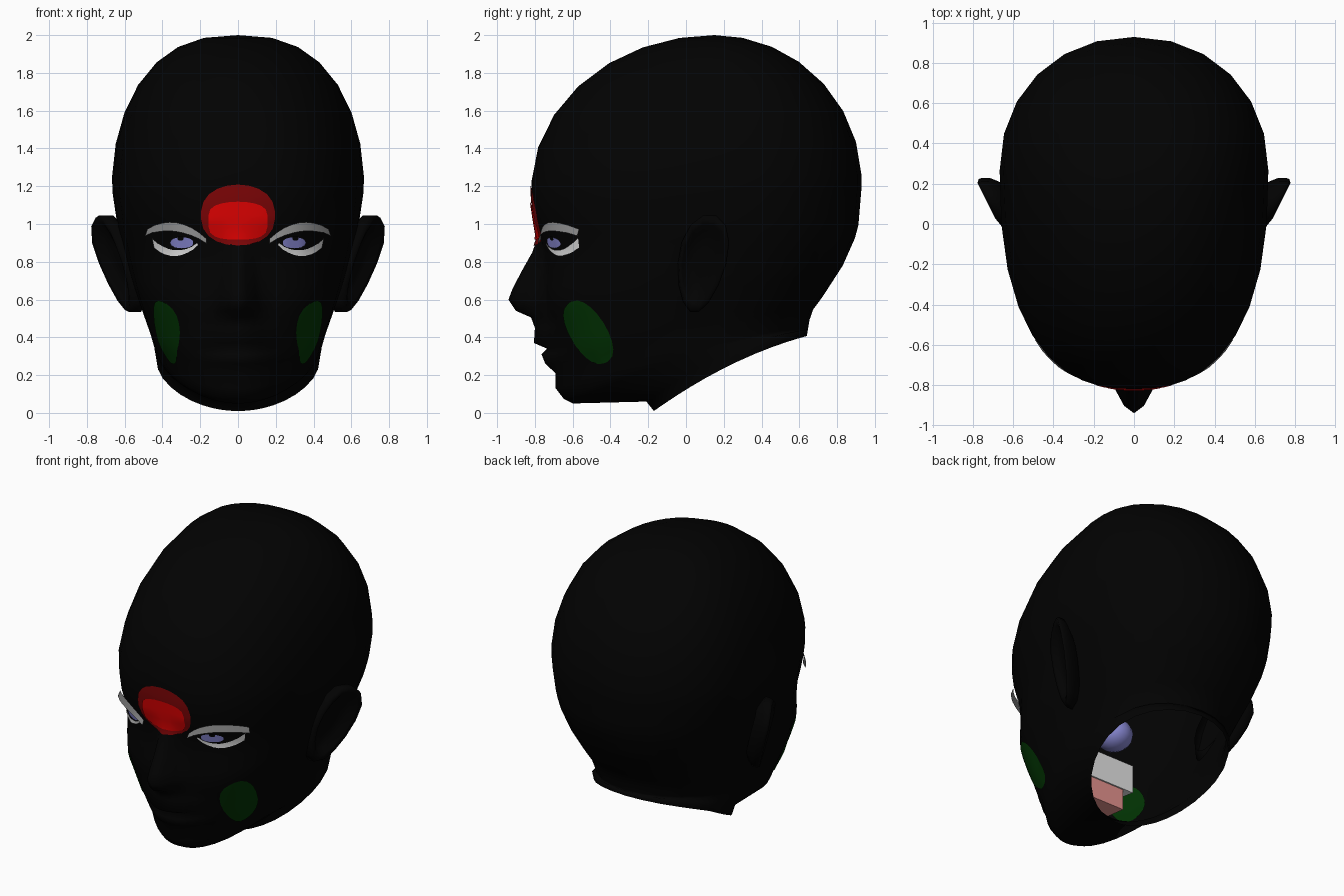
import bpy, bmesh, math
from mathutils import Vector
from mathutils.bvhtree import BVHTree

if "Cube" in bpy.data.objects:
    bpy.data.objects.remove(bpy.data.objects["Cube"])


def mat(name, r, g, b):
    m = bpy.data.materials.new(name)
    m.diffuse_color = (r, g, b, 1)
    m.use_nodes = True
    m.node_tree.nodes["Principled BSDF"].inputs["Base Color"].default_value = m.diffuse_color
    return m


BLACK = mat("black skin", .0006, .0006, .0006)
RED = mat("bright red", .8, .0006, .0006)
DARK_RED = mat("dark red", .21, .0015, .002)
GREEN = mat("dark green", .0006, .034, .001)
GREY = mat("lash grey", .23, .23, .23)
WHITE = mat("white", .87, .87, .87)
LAVENDER = mat("lavender", .25, .25, .66)
PINK = mat("pink", .8, .3, .28)


def add(name, bm, material, smooth=True):
    me = bpy.data.meshes.new(name)
    for f in bm.faces:
        f.smooth = smooth
    bm.to_mesh(me)
    bm.free()
    me.materials.append(material)
    ob = bpy.data.objects.new(name, me)
    bpy.context.collection.objects.link(ob)
    return ob


def grid(rows, closed=False):
    """Skin a list of equally long rows of points."""
    bm = bmesh.new()
    vs = [[bm.verts.new(p) for p in row] for row in rows]
    n = len(rows[0])
    for a, b in zip(vs, vs[1:]):
        for i in range(n if closed else n - 1):
            j = (i + 1) % n
            bm.faces.new((a[i], a[j], b[j], b[i]))
    return bm, vs


def look(curve, v):
    """Read a value off a short curve of points."""
    if v <= curve[0][0]:
        return curve[0][1]
    for (a, p), (b, q) in zip(curve, curve[1:]):
        if v <= b:
            return p + (q - p) * (v - a) / (b - a)
    return curve[-1][1]


# Face profile (y, z) without lips and nose, from neck to brow
PROFILE = [(-.17, .01), (-.21, .06), (-.6, .05), (-.645, .075), (-.66, .13), (-.66, .21),
           (-.67, .26), (-.675, .31), (-.68, .34), (-.685, .37), (-.71, .45), (-.725, .505),
           (-.735, .54), (-.745, .6), (-.75, .66), (-.745, .75), (-.75, .85), (-.77, .93),
           (-.8, 1.02), (-.815, 1.12)]
NAPE = [(.41, .64), (.53, .66), (.61, .72), (.78, .83), (.96, .91), (1.2, .93)]
WIDTH = [(.01, .43), (.05, .44), (.3, .475), (.45, .52), (.55, .55), (.75, .6), (.93, .64), (1.15, .667)]
SQUARE = [(.05, 2.0), (.2, 2.35), (.33, 2.9), (.6, 3.0), (.8, 2.6), (1.15, 2.5)]
# Chin, lips and nose: forward bulge by height, and its half width
BULGE = [(.07, 0), (.13, .03), (.21, .03), (.26, .075), (.31, .09), (.34, .055), (.37, .12),
         (.45, .09), (.505, .095), (.54, .165), (.6, .195), (.75, .125), (.93, .015), (1, 0)]
BULGE_W = [(.37, .24), (.45, .18), (.54, .145), (.6, .14), (.75, .1), (.9, .09)]

HALF = [0, 1.5, 4, 7, 12, 18, 26, 35, 45, 56, 68, 80, 90, 105, 120, 135, 150, 165, 180]
ANGLES = HALF + [360 - a for a in HALF[-2:0:-1]]


def ring(yf, zf, yb, zb, w, lift, n, bulge=0, bw=.1):
    pts, yc = [], min(.265, yf + .62 * (yb - yf))
    for deg in ANGLES:
        s, c = math.sin(math.radians(deg)), math.cos(math.radians(deg))
        e = 2 / (n if c > 0 else min(n, 2.1))
        x = math.copysign(w * abs(s) ** e, s)
        y = yc - math.copysign(abs(c) ** e, c) * ((yc - yf) if c > 0 else (yb - yc))
        t = (y - yf) / (yb - yf)
        z = zf + (zb - zf) * t + lift * 4 * t * (1 - t)
        if c > 0 and abs(x) < bw:
            y -= bulge * math.cos(abs(x) / bw * math.pi / 2) ** 1.3
        pts.append((x, y, z))
    return pts


rings = []
for y, z in PROFILE:
    zb = .4 + .7 * z
    lift = .045 if z < .03 else .08 * max(0, 1 - z / .3)
    rings.append(ring(y, z, look(NAPE, zb), zb, look(WIDTH, z), lift,
                      look(SQUARE, z), look(BULGE, z), look(BULGE_W, z)))
# Skull dome
for k in (3, 16, 29, 42, 55, 67, 79):
    c, h = math.cos(math.radians(k)), math.sin(math.radians(k))
    z = 1.18 + .82 * h
    rings.append(ring(.15 - .97 * c, z, .15 + .78 * c, z + .04 * (1 - h), .668 * c ** .79,
                      0, 2.5 - .5 * h))
bm, vs = grid(rings, True)
crown = bm.verts.new((0, .15, 2.0))
for i in range(len(ANGLES)):
    bm.faces.new((vs[-1][i], vs[-1][(i + 1) % len(ANGLES)], crown))
bm.normal_update()
TREE = BVHTree.FromBMesh(bm)
add("head", bm, BLACK)


# Thin plates laid on the head between two outline rows
def strip(name, row_a, row_b, material, off_a=.006, off_b=.006, side=0, steps=6):
    rows = []
    for i in range(steps + 1):
        t, row = i / steps, []
        for (a, za), (b, zb) in zip(row_a, row_b):
            u, z = a + (b - a) * t, za + (zb - za) * t
            start = Vector((2 * side, u, z)) if side else Vector((u, -2, z))
            ray = Vector((-side, 0, 0)) if side else Vector((0, 1, 0))
            hit, normal = TREE.ray_cast(start, ray)[:2]
            row.append(hit + normal * (off_a + (off_b - off_a) * t))
        rows.append(row)
    bm, _ = grid(rows)
    bm.normal_update()
    for f in bm.faces:
        if f.normal.dot(f.calc_center_median() - Vector((0, .1, .75))) < 0:
            f.normal_flip()
    add(name, bm, material)


def oval(u, z, ru, rz, tilt=0, power=.8, n=11):
    """Upper and lower rows of a rounded outline."""
    rows, ct, st = [], math.cos(tilt), math.sin(tilt)
    for sign in (1, -1):
        row = []
        for i in range(n):
            a = math.pi * (.02 + .96 * i / (n - 1))
            p, q = -ru * math.cos(a), sign * rz * math.sin(a) ** power
            row.append((u + p * ct - q * st, z + p * st + q * ct))
        rows.append(row)
    return rows


def arc(s, x0, z0, x1, z1, rise, n=9):
    """Row of points bowed up or down between two ends."""
    return [(s * (x0 + (x1 - x0) * t), z0 + (z1 - z0) * t + rise * math.sin(math.pi * t) ** .8)
            for t in [i / (n - 1) for i in range(n)]]


# Forehead mark
strip("forehead_mark_rim", *oval(0, 1.047, .195, .162), DARK_RED, steps=8)
strip("forehead_mark_centre", *oval(0, 1.018, .155, .102, 0, .5), RED, .012, .012)

for s, side in ((1, "right"), (-1, "left")):
    # Eyes and lashes
    strip(side + "_eye_white", arc(s, .215, .9, .45, .925, -.05),
          arc(s, .21, .89, .44, .875, -.052), WHITE, steps=2)
    strip(side + "_iris", *oval(s * .295, .902, .06, .029), LAVENDER, steps=2)
    strip(side + "_pupil", *oval(s * .3, .926, .017, .012), BLACK, .009, .009, steps=2)
    strip(side + "_lashes", arc(s, .165, .925, .47, .975, .06),
          arc(s, .16, .905, .465, .945, .045), GREY, .012, .035, steps=2)
    # Cheek patches, also showing on the inner skin
    for part, off in (("_cheek_patch", .006), ("_cheek_patch_inside", -.006)):
        strip(side + part, *oval(-.515, .428, .185, .095, math.radians(-58)), GREEN, off, off, s)

    # Eyeball inside the head
    bm = bmesh.new()
    bmesh.ops.create_uvsphere(bm, u_segments=16, v_segments=10, radius=.12)
    eye = add(side + "_eyeball", bm, LAVENDER)
    eye.location, eye.scale = (s * .29, -.54, .9), (1, 1, .85)

    # Ear: root, outer rim, rolled edge and hollow
    loops = []
    for scale, dx in ((.75, -.11), (1.03, -.05), (1.03, -.01), (.98, .01), (.84, 0), (.7, -.035), (.3, -.045)):
        loop = []
        for i in range(14):
            a = 2 * math.pi * i / 14
            y = .085 + scale * (.125 * math.cos(a) * (1 + .2 * math.sin(a)) + .04 * math.sin(a))
            z = .79 + scale * .255 * math.sin(a)
            loop.append((s * (.665 + .5 * y - .27 * max(0, .95 - z) + dx), y, z))
        loops.append(loop)
    bm, vs = grid(loops, True)
    bm.faces.new(vs[-1])
    bmesh.ops.recalc_face_normals(bm, faces=bm.faces)
    add(side + "_ear", bm, BLACK)

# Mouth parts inside the head, narrower towards the lips
for name, w, y0, y1, z0, z1, m in (("upper_mouth", .2, -.6, -.25, .33, .52, WHITE),
                                   ("tongue", .13, -.56, -.26, .19, .33, PINK)):
    bm = bmesh.new()
    bmesh.ops.create_cube(bm, size=1)
    for v in bm.verts:
        front = v.co.y < 0
        v.co = (v.co.x * 2 * w * (.67 if front else 1), y0 if front else y1, z0 if v.co.z < 0 else z1)
    add(name, bm, m, False)
